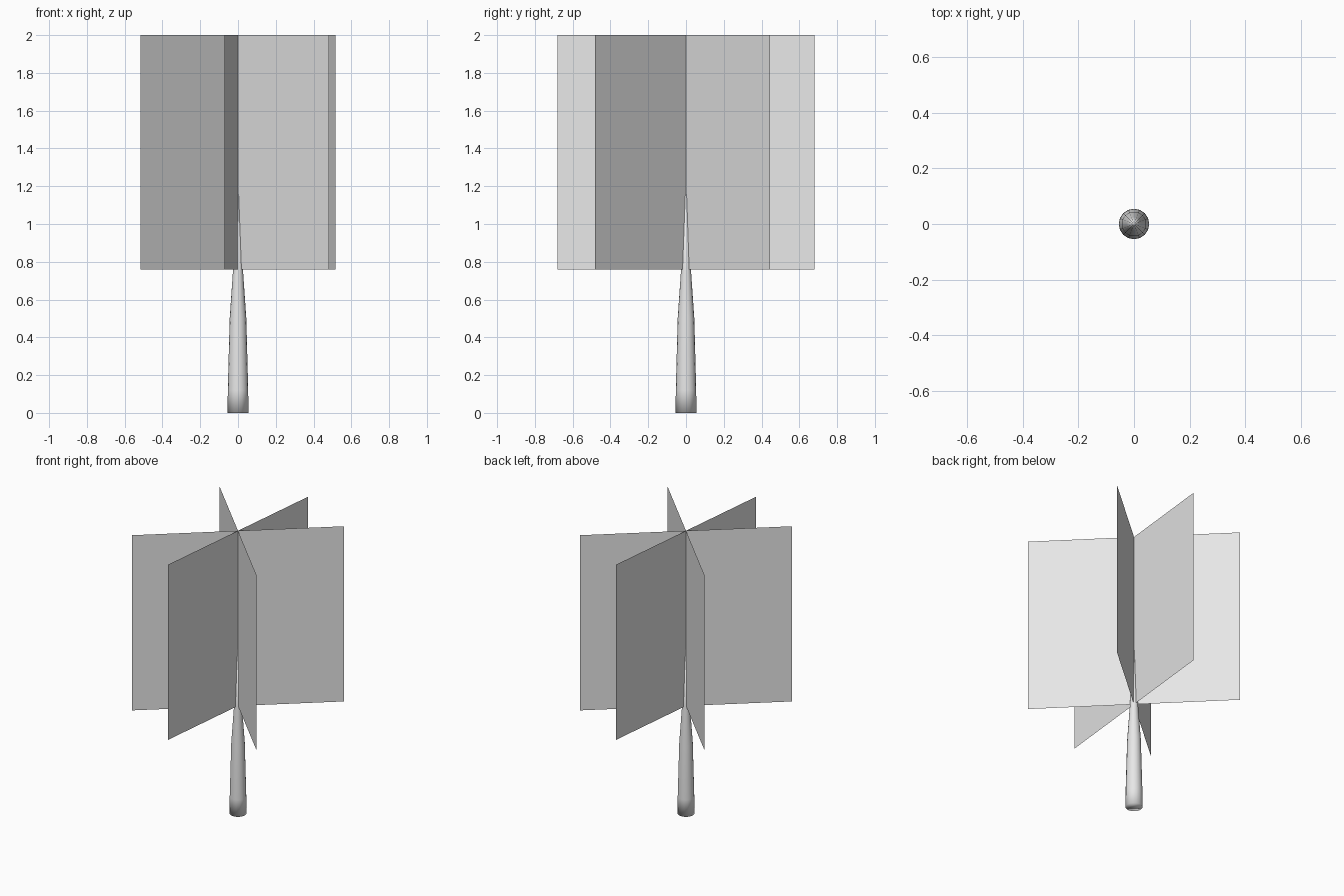
import bpy, bmesh, math

if "Cube" in bpy.data.objects:
    bpy.data.objects.remove(bpy.data.objects["Cube"])

grey = bpy.data.materials.new("plain grey")
grey.diffuse_color = (0.8, 0.8, 0.8, 1)
grey.use_nodes = True
grey.node_tree.nodes["Principled BSDF"].inputs["Base Color"].default_value = grey.diffuse_color


def make_object(name, bm, smooth=False):
    mesh = bpy.data.meshes.new(name)
    bmesh.ops.recalc_face_normals(bm, faces=bm.faces)
    for face in bm.faces:
        face.smooth = smooth
    bm.to_mesh(mesh)
    bm.free()
    mesh.materials.append(grey)
    obj = bpy.data.objects.new(name, mesh)
    bpy.context.collection.objects.link(obj)
    return obj


# Tapered trunk, as rings of (radius, height) closed at both ends
SIDES = 16
profile = [(0.055, 0.0), (0.054, 0.12), (0.044, 0.5), (0.026, 0.76), (0.005, 1.16)]
bm = bmesh.new()
rings = []
for r, z in profile:
    angles = [2 * math.pi * i / SIDES for i in range(SIDES)]
    rings.append([bm.verts.new((r * math.cos(a), r * math.sin(a), z)) for a in angles])
for low, high in zip(rings, rings[1:]):
    for i in range(SIDES):
        j = (i + 1) % SIDES
        bm.faces.new((low[i], low[j], high[j], high[i]))
bm.faces.new(rings[0][::-1])
bm.faces.new(rings[-1])
make_object("trunk", bm, smooth=True)

# Three upright foliage cards crossing on the trunk axis
BOTTOM, TOP = 0.76, 2.0
for n, (x, y) in enumerate([(0.483, -0.483), (0.517, 0.445), (0.072, 0.68)], 1):
    bm = bmesh.new()
    corners = [(-x, -y, BOTTOM), (x, y, BOTTOM), (x, y, TOP), (-x, -y, TOP)]
    bm.faces.new([bm.verts.new(c) for c in corners])
    make_object(f"foliage_card_{n}", bm)
